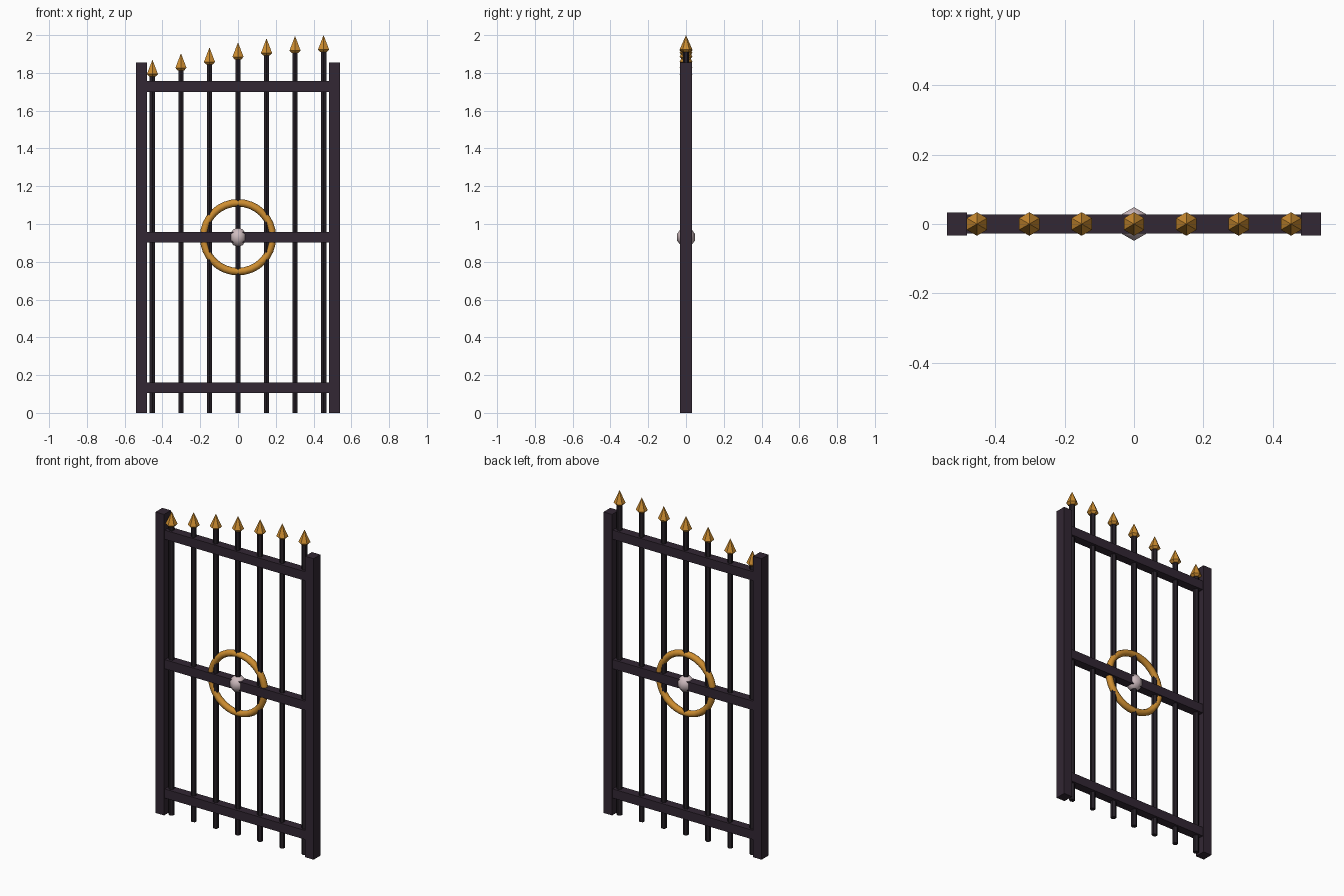
import bpy, bmesh, math

if "Cube" in bpy.data.objects:
    bpy.data.objects.remove(bpy.data.objects["Cube"])

def material(name, rgb):
    m = bpy.data.materials.new(name)
    m.diffuse_color = (*rgb, 1)
    m.use_nodes = True
    m.node_tree.nodes["Principled BSDF"].inputs["Base Color"].default_value = m.diffuse_color
    return m

IRON = material("dark iron", (0.032, 0.020, 0.033))
BAR_IRON = material("black iron", (0.019, 0.014, 0.020))
GOLD = material("gold", (0.62, 0.27, 0.03))
PALE = material("pale metal", (0.62, 0.50, 0.52))

def finish(bm, name, mat):
    bmesh.ops.recalc_face_normals(bm, faces=bm.faces)
    me = bpy.data.meshes.new(name)
    bm.to_mesh(me)
    bm.free()
    ob = bpy.data.objects.new(name, me)
    me.materials.append(mat)
    bpy.context.collection.objects.link(ob)
    return ob

def box(name, x0, x1, y, z0, z1, mat):
    bm = bmesh.new()
    bmesh.ops.create_cube(bm, size=1)
    for v in bm.verts:
        v.co = (x0 if v.co.x < 0 else x1, y if v.co.y > 0 else -y,
                z0 if v.co.z < 0 else z1)
    return finish(bm, name, mat)

def lathe(name, profile, sides, x, mat):
    """Revolve (radius, z) points; corners lie on the y axis."""
    bm = bmesh.new()
    loops = []
    for r, z in profile:
        if r == 0:
            loops.append([bm.verts.new((x, 0, z))] * sides)
        else:
            loops.append([bm.verts.new((x + r * math.sin(2 * math.pi * i / sides),
                                        r * math.cos(2 * math.pi * i / sides), z))
                          for i in range(sides)])
    for a, b in zip(loops, loops[1:]):
        for i in range(sides):
            j = (i + 1) % sides
            bm.faces.new(list(dict.fromkeys((a[i], a[j], b[j], b[i]))))
    for loop, (r, z) in ((loops[0], profile[0]), (loops[-1], profile[-1])):
        if r > 0:
            bm.faces.new(loop)
    return finish(bm, name, mat)

# Side posts
for side, x in (("left", -0.51), ("right", 0.51)):
    box(side + "_post", x - 0.029, x + 0.029, 0.033, 0, 1.855, IRON)

# Cross rails
for label, z in (("bottom", 0.133), ("middle", 0.93), ("top", 1.728)):
    box(label + "_rail", -0.485, 0.485, 0.027, z - 0.028, z + 0.028, IRON)

# Upright bars with spear finials rising along a quarter sine
for i in range(7):
    x = -0.453 + 0.151 * i
    tip = 1.87 + 0.13 * math.sin(math.pi / 2 * i / 6)
    lathe(f"bar_{i + 1}", [(0.0165, 0), (0.0165, tip - 0.075)], 6, x, BAR_IRON)
    lathe(f"finial_{i + 1}", [(0.02, tip - 0.09), (0.034, tip - 0.077), (0, tip)],
          6, x, GOLD)

# Ornamental ring around the middle rail
bpy.ops.mesh.primitive_torus_add(major_radius=0.182, minor_radius=0.02,
                                 major_segments=32, minor_segments=8,
                                 location=(0, 0, 0.93), rotation=(math.pi / 2, 0, 0))
ring = bpy.context.object
ring.name = "ring"
ring.data.materials.append(GOLD)
bpy.ops.object.shade_smooth_by_angle(angle=math.radians(50))

# Central knob
R = 0.051
knob = lathe("knob", [(0 if k in (0, 5) else R * math.sin(math.pi * k / 5),
                       0.93 - R * math.cos(math.pi * k / 5)) for k in range(6)],
             6, 0, PALE)
for p in knob.data.polygons:
    p.use_smooth = True
